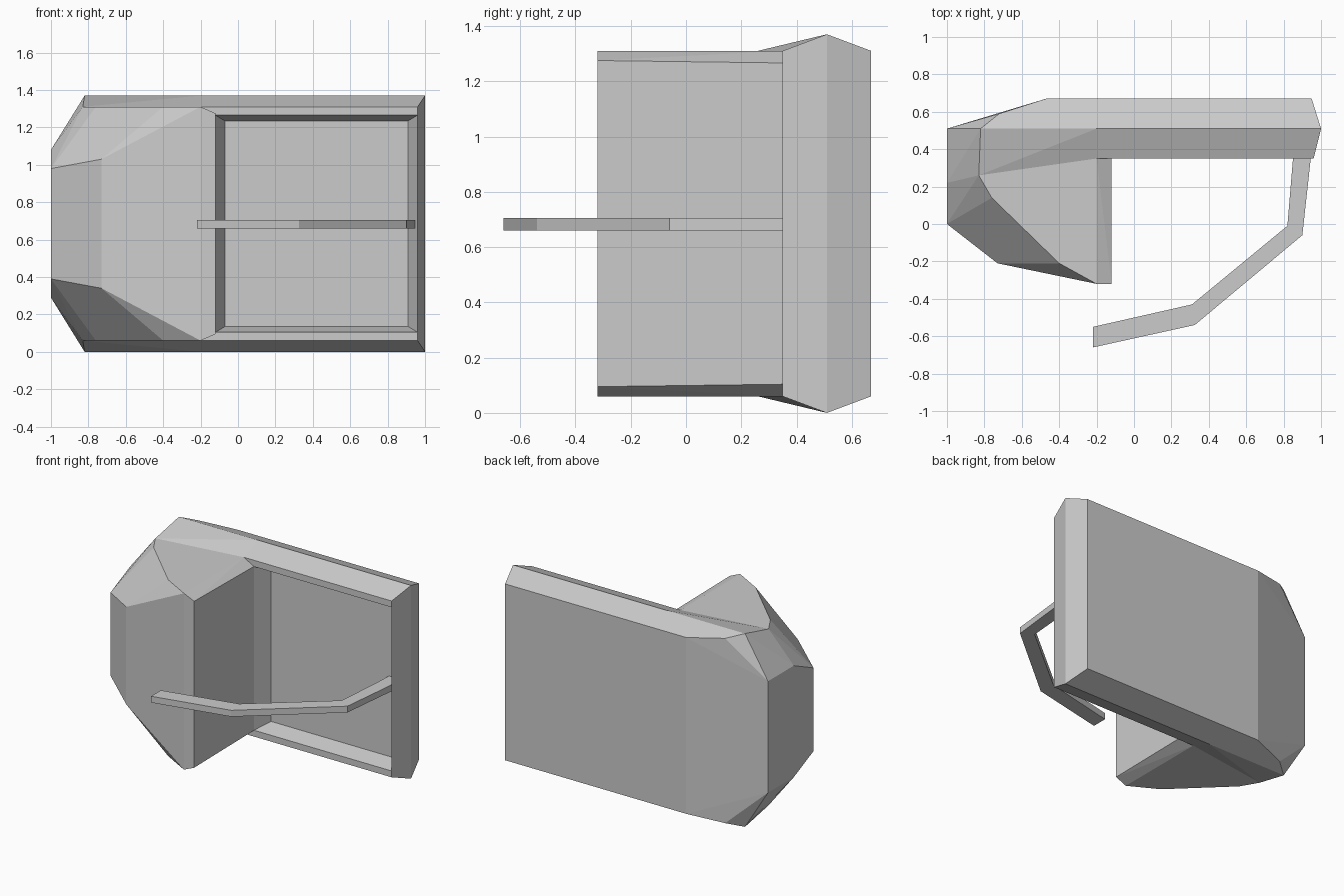
import bpy, bmesh

if "Cube" in bpy.data.objects:
    bpy.data.objects.remove(bpy.data.objects["Cube"])

H = 1.37  # total height; everything but the lever mirrors about H / 2


def hull(name, pts):
    """Convex solid from upper-half points mirrored about mid height."""
    bm = bmesh.new()
    for x, y, z in pts:
        bm.verts.new((x, y, z))
        bm.verts.new((x, y, H - z))
    res = bmesh.ops.convex_hull(bm, input=bm.verts[:])
    loose = {v for v in res["geom_interior"] + res["geom_unused"]
             if isinstance(v, bmesh.types.BMVert) and not v.link_faces}
    bmesh.ops.delete(bm, geom=list(loose), context='VERTS')
    bmesh.ops.recalc_face_normals(bm, faces=bm.faces[:])
    return to_object(name, bm)


def to_object(name, bm):
    me = bpy.data.meshes.new(name)
    bm.to_mesh(me)
    bm.free()
    ob = bpy.data.objects.new(name, me)
    bpy.context.collection.objects.link(ob)
    return ob


def boolean(target, other, op):
    mod = target.modifiers.new(op, 'BOOLEAN')
    mod.operation = op
    mod.solver = 'EXACT'
    mod.object = other
    bpy.context.view_layer.objects.active = target
    bpy.ops.object.modifier_apply(modifier=mod.name)
    bpy.data.objects.remove(other)


# Back panel with ridged edges
body = hull("body", [
    (-.45, .35, 1.31), (-.45, .51, 1.37), (-.45, .67, 1.31),
    (.96, .35, 1.31), (1, .51, 1.37), (.95, .67, 1.31)])

# Tapered recess in the front of the panel
recess = hull("recess_cutter", [
    (-.145, .29, 1.28), (.985, .29, 1.28),
    (-.07, .47, 1.235), (.91, .47, 1.235)])
boolean(body, recess, 'DIFFERENCE')

# Left shoulder that closes the panel
shoulder = hull("shoulder", [
    (-.2, .35, 1.31), (-.2, .51, 1.37), (-.2, .67, 1.31),
    (-.83, .26, 1.31), (-.82, .51, 1.37), (-.47, .67, 1.31),
    (-.72, .59, 1.34), (-.72, .59, 1.07), (-1, .51, 1.08), (-1, .22, 1.08)])
boolean(body, shoulder, 'UNION')

# Faceted front block
block = hull("block", [
    (-.2, -.32, 1.31), (-.2, .35, 1.31), (-.83, .26, 1.31),
    (-.76, .14, 1.31), (-.4, -.21, 1.31),
    (-.12, -.32, 1.275), (-.12, .1, 1.265), (-.12, .45, 1.265),
    (-.73, -.21, 1.03), (-1, 0, .98), (-1, .22, 1.08), (-.5, .45, 1.2)])
boolean(body, block, 'UNION')

# Bent lever rising from the right side of the recess
bm = bmesh.new()
inner = [(.855, .48), (.85, .35), (.82, -.01), (.31, -.43), (-.22, -.55)]
outer = [(.95, .48), (.945, .35), (.90, -.06), (.325, -.54), (-.22, -.66)]
a = [bm.verts.new((x, y, .66)) for x, y in inner]
b = [bm.verts.new((x, y, .66)) for x, y in outer]
faces = [bm.faces.new((a[i], a[i + 1], b[i + 1], b[i])) for i in range(4)]
ext = bmesh.ops.extrude_face_region(bm, geom=faces)["geom"]
bmesh.ops.translate(bm, vec=(0, 0, .045),
                    verts=[g for g in ext if isinstance(g, bmesh.types.BMVert)])
bmesh.ops.recalc_face_normals(bm, faces=bm.faces[:])
to_object("lever", bm)
